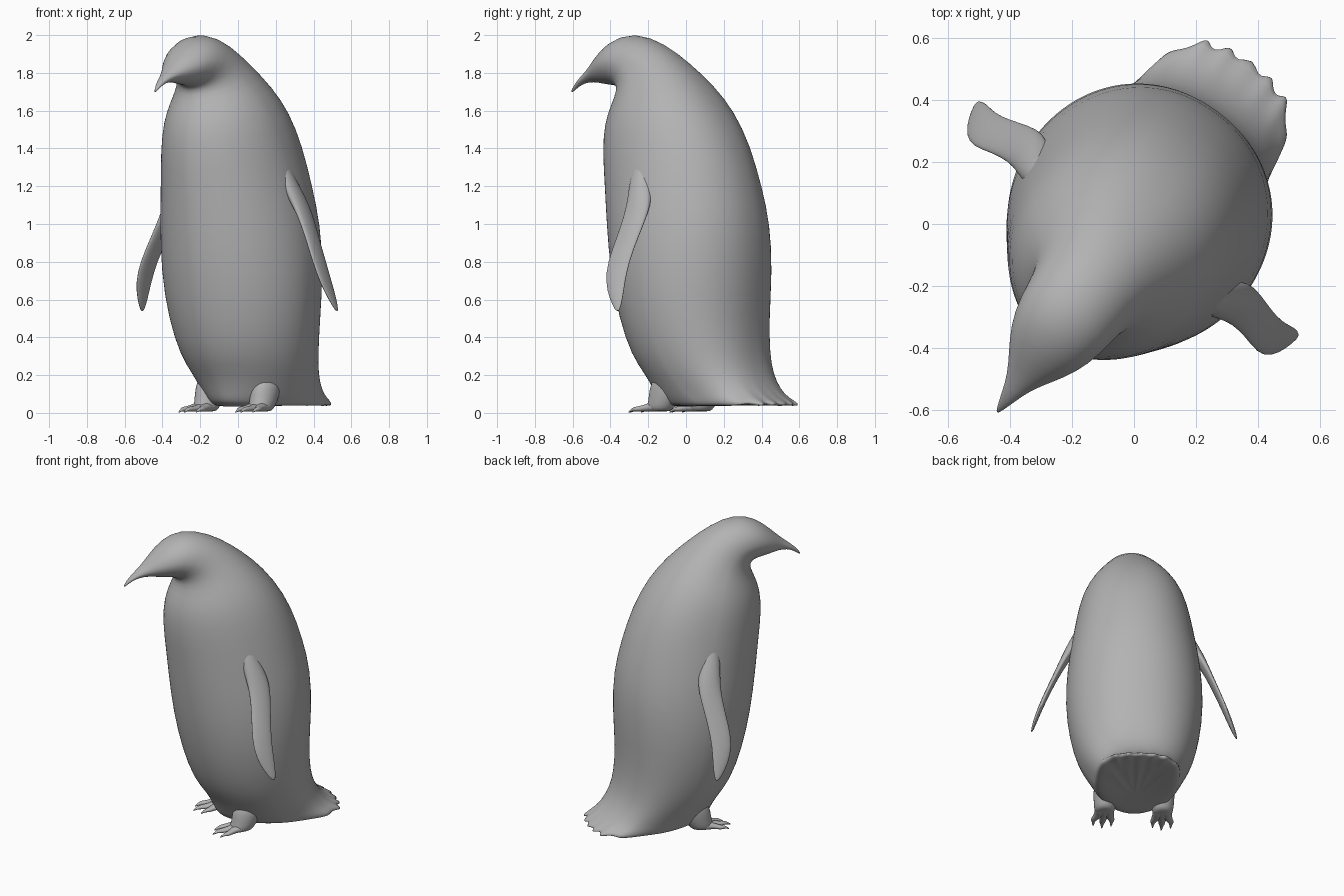
import bpy, bmesh, math
from math import sin, cos, pi

cube = bpy.data.objects.get("Cube")
if cube:
    bpy.data.objects.remove(cube)

HEADING = math.radians(-36)      # the bird faces diagonally

grey = bpy.data.materials.new("plain_grey")
grey.use_nodes = True
grey.diffuse_color = (0.45, 0.45, 0.45, 1)
grey.node_tree.nodes["Principled BSDF"].inputs["Base Color"].default_value = (0.45, 0.45, 0.45, 1)


def loft(name, rings, subdiv=1):
    """Skin a closed surface over a list of equal-length point rings."""
    bm = bmesh.new()
    loops = [[bm.verts.new(p) for p in ring] for ring in rings]
    n = len(loops[0])
    for a, b in zip(loops, loops[1:]):
        for i in range(n):
            j = (i + 1) % n
            bm.faces.new((a[i], a[j], b[j], b[i]))
    for end in (loops[0], loops[-1]):
        centre = bm.verts.new(sum((v.co for v in end), end[0].co * 0) / n)
        for i in range(n):
            bm.faces.new((end[i], end[(i + 1) % n], centre))
    bmesh.ops.recalc_face_normals(bm, faces=bm.faces)
    for f in bm.faces:
        f.smooth = True
    mesh = bpy.data.meshes.new(name)
    bm.to_mesh(mesh)
    bm.free()
    mesh.materials.append(grey)
    obj = bpy.data.objects.new(name, mesh)
    bpy.context.collection.objects.link(obj)
    obj.rotation_euler.z = HEADING
    mod = obj.modifiers.new("smooth", 'SUBSURF')
    mod.levels = mod.render_levels = subdiv
    return obj


def spow(v, e):
    return math.copysign(abs(v) ** e, v)


def body_ring(yb, zb, yf, zf, w, square=2.0, frill=0.0, n=96):
    """Tilted oval from a back point to a front point; squarer and frilled at the back."""
    pts = []
    for i in range(n):
        t = 2 * pi * i / n
        e = 2 / (square if sin(t) > 0 else 1.88)
        x, s = w * spow(cos(t), e), spow(sin(t), e)
        k = (1 - s) / 2
        y, z = yb + (yf - yb) * k, zb + (zf - zb) * k
        if s > 0:
            wave = abs(sin(x * pi / 0.08)) * s
            y -= frill * wave
            z += 0.3 * frill * wave
        pts.append((x, y, z))
    return pts


# Body, tail, head and beak: one skin from the tail underside to the beak tip
sections = [
    (0.25, 0.05, 0.00, 0.035, 0.10, 2.2, 0.01),
    (0.50, 0.045, -0.06, 0.032, 0.19, 2.6, 0.03),
    (0.66, 0.028, -0.11, 0.045, 0.25, 3.0, 0.045),
    (0.672, 0.043, -0.13, 0.06, 0.262, 3.0, 0.045),
    (0.60, 0.075, -0.145, 0.085, 0.272, 2.8, 0.015),
    (0.535, 0.12, -0.16, 0.12, 0.285, 2.6),
    (0.475, 0.21, -0.20, 0.20, 0.32, 2.4),
    (0.445, 0.32, -0.28, 0.30, 0.36, 2.3),
    (0.435, 0.50, -0.35, 0.50, 0.405, 2.15),
    (0.455, 0.75, -0.405, 0.75, 0.43, 2.1),
    (0.45, 1.00, -0.437, 1.00, 0.415, 2.1),
    (0.405, 1.20, -0.458, 1.20, 0.385, 2.1),
    (0.335, 1.42, -0.48, 1.38, 0.355, 2.15),
    (0.235, 1.60, -0.472, 1.53, 0.32, 2.2),
    (0.115, 1.74, -0.435, 1.62, 0.265, 2.2),
    (-0.03, 1.865, -0.405, 1.69, 0.20, 2.1),
    (-0.17, 1.96, -0.42, 1.725, 0.168),
    (-0.34, 2.015, -0.46, 1.735, 0.16),
    (-0.47, 1.97, -0.52, 1.74, 0.13),
    (-0.56, 1.89, -0.575, 1.75, 0.085),
    (-0.63, 1.82, -0.63, 1.752, 0.045),
    (-0.69, 1.775, -0.685, 1.74, 0.026),
    (-0.735, 1.73, -0.725, 1.71, 0.012),
    (-0.75, 1.703, -0.745, 1.697, 0.004),
]
loft("body_and_head", [body_ring(*s) for s in sections])


def wing_ring(side, x, y, z, chord, thick, n=16):
    """Flat oval running nearly fore and aft, leading edge slightly outward."""
    lean = math.radians(-6)
    pts = []
    for i in range(n):
        t = 2 * pi * i / n
        u, v = chord * cos(t), thick * sin(t)
        pts.append((side * (x + u * sin(lean) + v * cos(lean)),
                    y + u * cos(lean) - v * sin(lean), z))
    return pts


# Flippers: centre x, y, height, half chord, half thickness
wing = [
    (0.30, -0.06, 1.38, 0.03, 0.03),
    (0.345, -0.045, 1.25, 0.06, 0.045),
    (0.395, -0.015, 1.14, 0.072, 0.04),
    (0.437, -0.005, 1.06, 0.072, 0.028),
    (0.495, -0.018, 0.94, 0.066, 0.02),
    (0.558, -0.038, 0.80, 0.067, 0.018),
    (0.597, -0.03, 0.69, 0.06, 0.016),
    (0.622, -0.005, 0.60, 0.04, 0.012),
    (0.637, 0.015, 0.54, 0.012, 0.006),
]


def tube(name, path, n=12):
    """Oval tube along the body axis: centre, half width, half height."""
    loft(name, [[(x + w * cos(2 * pi * i / n), y, z + h * sin(2 * pi * i / n))
                 for i in range(n)] for x, y, z, w, h in path])


def leg_ring(side, y, z, rx, ry, n=16):
    return [(side * 0.18 + rx * cos(2 * pi * i / n), y + ry * sin(2 * pi * i / n), z)
            for i in range(n)]


for side, label in ((1, "left"), (-1, "right")):
    loft(label + "_flipper", [wing_ring(side, *w) for w in wing])
    # Leg stump flowing out of the belly into the foot
    loft(label + "_leg", [leg_ring(side, *r) for r in (
        (-0.04, 0.008, 0.05, 0.06), (-0.04, 0.025, 0.066, 0.08),
        (-0.02, 0.06, 0.07, 0.082), (0.0, 0.12, 0.075, 0.10),
        (0.03, 0.20, 0.07, 0.10))])
    # Three toes, each ending in a curved claw
    for k, toe in enumerate(("inner", "middle", "outer")):
        spread, reach = (k - 1) * 0.056, -0.21 if k == 1 else -0.18
        x0, x1 = side * (0.18 + spread * 0.5), side * (0.185 + spread)
        xm = (x0 + x1) / 2
        tube(f"{label}_{toe}_toe", [
            (x0, -0.02, 0.03, 0.035, 0.026), (x0, -0.08, 0.032, 0.032, 0.026),
            (xm, -0.125, 0.022, 0.026, 0.016), (x1, reach + 0.03, 0.02, 0.02, 0.014),
            (x1, reach + 0.01, 0.02, 0.011, 0.01), (x1, reach - 0.02, 0.004, 0.004, 0.004)])
